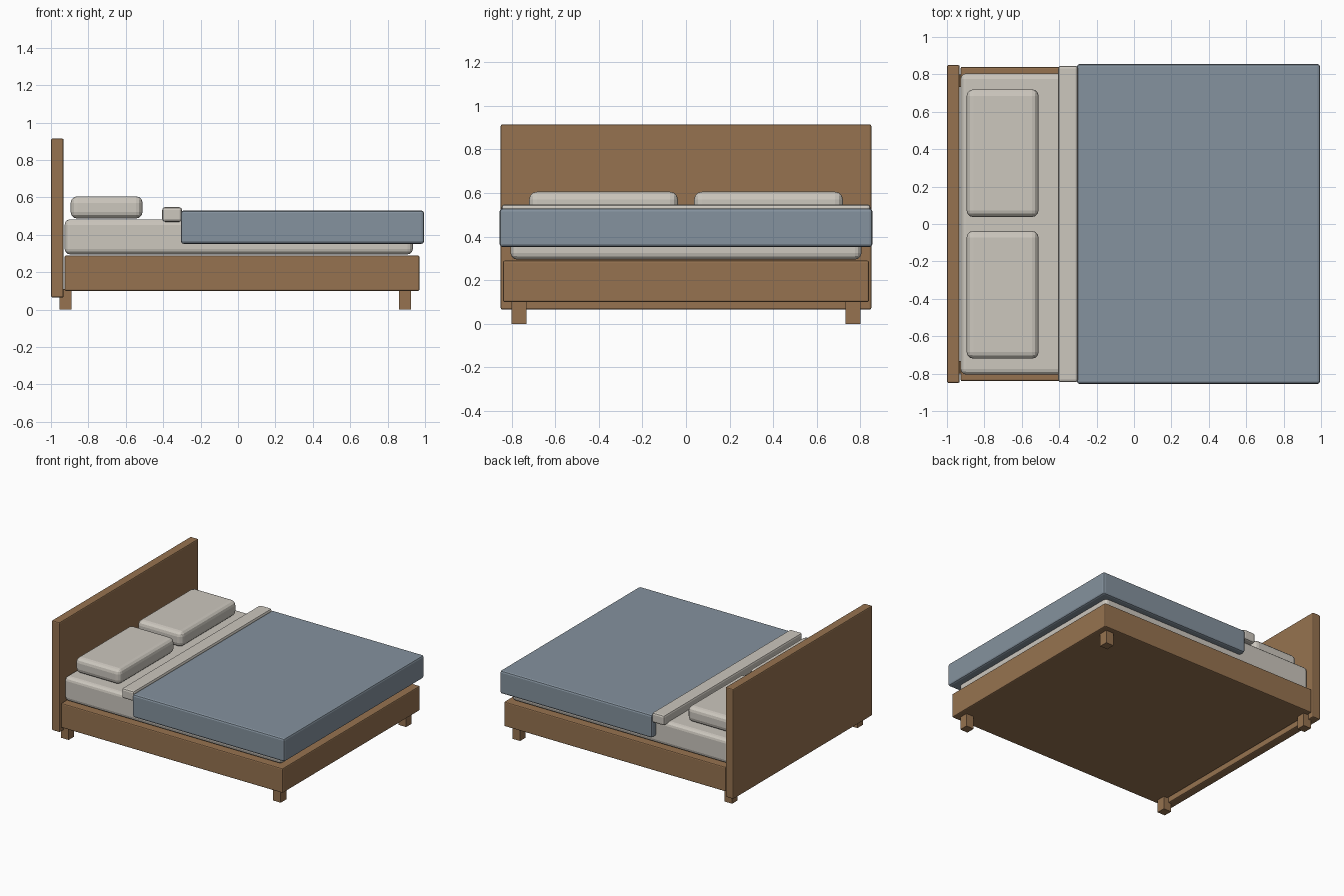
import bpy
import bmesh

cube = bpy.data.objects.get("Cube")
if cube:
    bpy.data.objects.remove(cube, do_unlink=True)


def material(name, rgb):
    mat = bpy.data.materials.new(name)
    mat.use_nodes = True
    mat.diffuse_color = (*rgb, 1)
    mat.node_tree.nodes["Principled BSDF"].inputs["Base Color"].default_value = (*rgb, 1)
    return mat


wood = material("warm wood", (0.305, 0.171, 0.080))
linen = material("off white linen", (0.604, 0.571, 0.515))
blue = material("slate blue blanket", (0.233, 0.287, 0.342))


def box(name, xs, ys, zs, mat, bevel=0.0, segments=2):
    """Box between the given limits, with rounded edges."""
    bm = bmesh.new()
    bmesh.ops.create_cube(bm, size=1)
    for v in bm.verts:
        for axis, (low, high) in enumerate((xs, ys, zs)):
            v.co[axis] = high if v.co[axis] > 0 else low
    mesh = bpy.data.meshes.new(name)
    bm.to_mesh(mesh)
    bm.free()
    mesh.materials.append(mat)
    obj = bpy.data.objects.new(name, mesh)
    bpy.context.collection.objects.link(obj)
    if bevel:
        mod = obj.modifiers.new("rounded edges", "BEVEL")
        mod.width = bevel
        mod.segments = segments
    return obj


# Wooden frame
box("headboard", (-1.0, -0.932), (-0.85, 0.85), (0.065, 0.915), wood, 0.008)
box("bed_base", (-0.927, 0.97), (-0.84, 0.84), (0.10, 0.29), wood, 0.008)

# Bedding
box("mattress", (-0.927, 0.935), (-0.805, 0.805), (0.295, 0.483), linen, 0.03, 3)
box("blanket", (-0.305, 0.995), (-0.855, 0.855), (0.352, 0.53), blue, 0.014)
box("folded_sheet", (-0.405, -0.30), (-0.846, 0.846), (0.47, 0.548), linen, 0.014)

# Pillows and legs on both sides
for side, s in (("left", 1), ("right", -1)):
    box(f"pillow_{side}", (-0.895, -0.51), sorted((s * 0.037, s * 0.72)),
        (0.487, 0.606), linen, 0.036, 3)
    for end, x in (("head", -0.922), ("foot", 0.893)):
        box(f"leg_{end}_{side}", (x - 0.033, x + 0.033),
            sorted((s * 0.732, s * 0.80)), (0.0, 0.11), wood)
